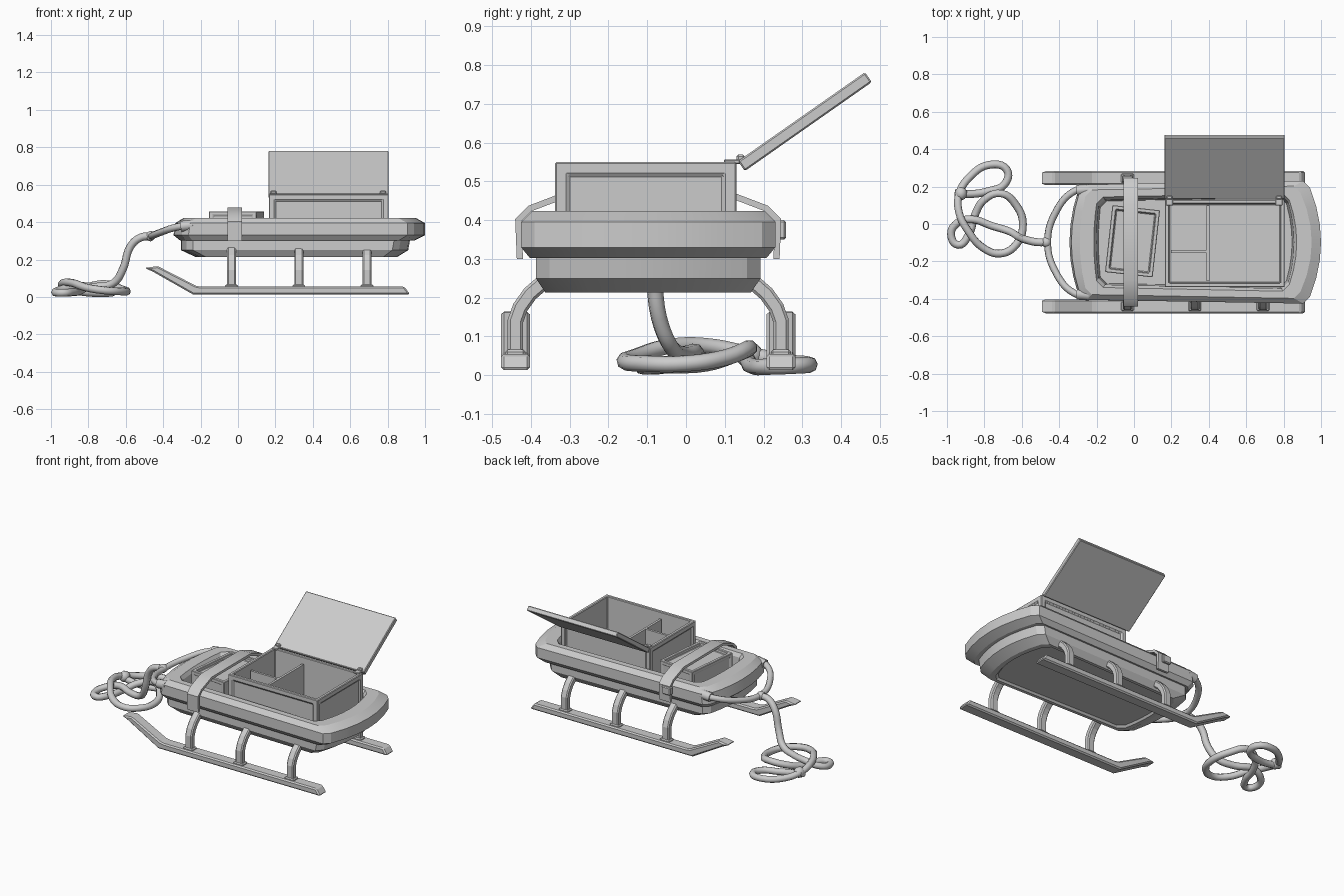
import bpy, bmesh, math
from mathutils import Vector, Matrix

if "Cube" in bpy.data.objects:
    bpy.data.objects.remove(bpy.data.objects["Cube"])

CY = -0.0975  # sled centreline in y


def finish(bm, name, bevel=0.0, smooth=None):
    bmesh.ops.recalc_face_normals(bm, faces=bm.faces)
    me = bpy.data.meshes.new(name)
    bm.to_mesh(me)
    bm.free()
    ob = bpy.data.objects.new(name, me)
    bpy.context.collection.objects.link(ob)
    if bevel:
        m = ob.modifiers.new("bevel", 'BEVEL')
        m.width = bevel
        m.segments = 1
        m.limit_method = 'ANGLE'
    if smooth:
        bpy.context.view_layer.objects.active = ob
        ob.select_set(True)
        bpy.ops.object.shade_smooth_by_angle(angle=math.radians(smooth))
        ob.select_set(False)
    return ob


def cube_bm(x0, x1, y0, y1, z0, z1):
    bm = bmesh.new()
    bmesh.ops.create_cube(bm, size=1)
    for v in bm.verts:
        v.co = Vector(((x0 + x1) / 2 + v.co.x * (x1 - x0),
                       (y0 + y1) / 2 + v.co.y * (y1 - y0),
                       (z0 + z1) / 2 + v.co.z * (z1 - z0)))
    bm.normal_update()
    return bm


def box(name, *dims, bevel=0.0):
    return finish(cube_bm(*dims), name, bevel)


def recess(bm, test, margin, depth):
    faces = [f for f in bm.faces if test(f.normal)]
    bmesh.ops.inset_individual(bm, faces=faces, thickness=margin)
    bmesh.ops.inset_individual(bm, faces=faces, thickness=0.004, depth=-depth)
    bm.normal_update()


def prism(name, pts, axis, a, b, bevel=0.0, smooth=None):
    """Extrude a closed 2D profile along x (yz profile) or y (xz profile)."""
    bm = bmesh.new()
    put = (lambda p, t: (t, p[0], p[1])) if axis == 'x' else (lambda p, t: (p[0], t, p[1]))
    vs = [bm.verts.new(put(p, a)) for p in pts]
    f = bm.faces.new(vs)
    r = bmesh.ops.extrude_face_region(bm, geom=[f])
    d = Vector((b - a, 0, 0) if axis == 'x' else (0, b - a, 0))
    bmesh.ops.translate(bm, verts=[v for v in r['geom'] if isinstance(v, bmesh.types.BMVert)], vec=d)
    return finish(bm, name, bevel, smooth)


def ribbon(path, t):
    """Closed profile of thickness t around an open 2D path."""
    left, right = [], []
    for i, p in enumerate(path):
        p = Vector(p)
        d0 = (p - Vector(path[i - 1])).normalized() if i else None
        d1 = (Vector(path[i + 1]) - p).normalized() if i < len(path) - 1 else d0
        d0 = d0 or d1
        d = (d0 + d1).normalized()
        n = Vector((-d.y, d.x)) * (t / 2 / max(0.5, d.dot(d0)))
        left.append(p + n)
        right.append(p - n)
    return left + right[::-1]


def rope(name, pts, r):
    cu = bpy.data.curves.new(name, 'CURVE')
    cu.dimensions = '3D'
    cu.bevel_depth = r
    cu.bevel_resolution = 2
    cu.use_fill_caps = True
    cu.resolution_u = 5
    s = cu.splines.new('BEZIER')
    s.bezier_points.add(len(pts) - 1)
    for bp, p in zip(s.bezier_points, pts):
        bp.co = p
        bp.handle_left_type = bp.handle_right_type = 'AUTO'
    ob = bpy.data.objects.new(name, cu)
    bpy.context.collection.objects.link(ob)
    bpy.context.view_layer.objects.active = ob
    ob.select_set(True)
    bpy.ops.object.convert(target='MESH')
    bpy.ops.object.shade_smooth_by_angle(angle=math.radians(50))
    bpy.context.active_object.select_set(False)


# Tub: plan outlines with bowed ends, lofted through hull, rim and well
def outline(x0, x1, hw, b0, b1, z):
    c, pts = 0.035, []
    hl = hw - 0.02
    for i in range(7):
        t = -1 + i / 3
        pts.append((x1 - b1 * t * t, CY + t * (hw - c), z))
    pts += [(x1 - b1 - c, CY + hw, z), (x0 + b0 + c, CY + hl, z)]
    for i in range(7):
        t = 1 - i / 3
        pts.append((x0 + b0 * t * t, CY + t * (hl - c), z))
    pts += [(x0 + b0 + c, CY - hl, z), (x1 - b1 - c, CY - hw, z)]
    return pts


rings = [(-0.19, 0.81, 0.235, .02, .04, 0.225), (-0.20, 0.82, 0.245, .02, .04, 0.213),
         (-0.225, 0.85, 0.265, .02, .04, 0.213), (-0.305, 0.91, 0.29, .03, .05, 0.25),
         (-0.305, 0.92, 0.29, .03, .05, 0.305), (-0.31, 0.945, 0.305, .03, .05, 0.302),
         (-0.345, 1.0, 0.328, .045, .06, 0.33), (-0.335, 1.0, 0.328, .045, .06, 0.395),
         (-0.29, 0.95, 0.30, .03, .06, 0.423), (-0.215, 0.87, 0.262, .015, .04, 0.423),
         (-0.20, 0.855, 0.247, .01, .03, 0.40), (-0.19, 0.845, 0.24, .01, .03, 0.265)]
bm = bmesh.new()
loops = [[bm.verts.new(p) for p in outline(*r)] for r in rings]
for A, B in zip(loops, loops[1:]):
    for i in range(len(A)):
        j = (i + 1) % len(A)
        bm.faces.new((A[i], A[j], B[j], B[i]))
bm.faces.new(loops[0])
bm.faces.new(loops[-1])
finish(bm, "sled_tub", smooth=20)

# Runners and bent legs on both sides
runner = [(-0.50, 0.155), (-0.455, 0.135), (-0.24, 0.013), (0.92, 0.013), (0.89, 0.055),
          (-0.20, 0.055), (-0.225, 0.06), (-0.43, 0.165)]
leg = [(0.3425, 0.045), (0.3425, 0.14), (0.330, 0.175), (0.305, 0.21), (0.25, 0.258)]
for side, s in (("front", -1), ("back", 1)):
    prism(side + "_runner", runner, 'y', CY + s * 0.305, CY + s * 0.38, bevel=0.008)
    for k, x in enumerate((-0.035, 0.325, 0.69)):
        path = [(CY + s * p[0], p[1]) for p in leg]
        prism(f"{side}_leg_{k + 1}", ribbon(path, 0.04), 'x', x - 0.024, x + 0.024, bevel=0.007)
        box(f"{side}_foot_{k + 1}", x - 0.034, x + 0.034, CY + s * 0.3425 - 0.026,
            CY + s * 0.3425 + 0.026, 0.045, 0.066, bevel=0.006)

# Open crate with recessed side panels, dividers and floor pads
bm = cube_bm(0.165, 0.805, -0.338, 0.13, 0.267, 0.55)
recess(bm, lambda n: abs(n.z) < 0.1, 0.045, 0.008)
bm.faces.ensure_lookup_table()
top = max(bm.faces, key=lambda f: f.calc_center_median().z)
bmesh.ops.inset_individual(bm, faces=[top], thickness=0.032)
bmesh.ops.inset_individual(bm, faces=[top], thickness=0.002, depth=-0.25)
finish(bm, "crate", bevel=0.004)
box("long_divider", 0.388, 0.403, -0.306, 0.098, 0.29, 0.51)
box("short_divider", 0.197, 0.39, -0.155, -0.14, 0.29, 0.51)
for i, d in enumerate(((0.215, 0.37, -0.125, 0.075), (0.215, 0.37, -0.285, -0.175),
                       (0.44, 0.765, -0.28, 0.065))):
    box(f"floor_pad_{i + 1}", *d, 0.295, 0.306)

# Lid leaning back on its hinges
bm = cube_bm(0.163, 0.805, 0, 0.40, -0.031, 0)
bmesh.ops.transform(bm, verts=bm.verts, matrix=Matrix.Translation((0, 0.134, 0.552))
                    @ Matrix.Rotation(math.radians(35), 4, 'X'))
finish(bm, "crate_lid", bevel=0.004)
for i, x in enumerate((0.19, 0.775)):
    box(f"hinge_{i + 1}", x - 0.018, x + 0.018, 0.098, 0.146, 0.545, 0.557, bevel=0.003)
    box(f"hinge_knuckle_{i + 1}", x - 0.015, x + 0.015, 0.13, 0.152, 0.545, 0.569, bevel=0.005)

# Small skewed box with a recessed top
bm = cube_bm(-0.128, 0.128, -0.18, 0.18, 0.267, 0.458)
recess(bm, lambda n: n.z > 0.5, 0.03, 0.018)
recess(bm, lambda n: abs(n.z) < 0.02, 0.03, 0.006)
bmesh.ops.transform(bm, verts=bm.verts, matrix=Matrix.Translation((-0.008, -0.092, 0))
                    @ Matrix.Rotation(math.radians(-6.3), 4, 'Z'))
finish(bm, "small_box", bevel=0.003)

# Strap over the small box, with a buckle at the back
half = [(0.331, 0.30), (0.335, 0.40), (0.305, 0.43), (0.20, 0.47)]
path = [(CY - a, z) for a, z in half] + [(CY + a, z) for a, z in reversed(half)]
prism("strap", ribbon(path, 0.016), 'x', -0.057, 0.022, smooth=30)
box("strap_buckle", -0.065, -0.005, 0.225, 0.258, 0.35, 0.40, bevel=0.005)

# Pull handle, its end sockets and the coiled rope
rope("pull_handle", [(-0.24, 0.19, 0.385), (-0.32, 0.175, 0.375), (-0.415, 0.07, 0.345),
                     (-0.462, CY, 0.325), (-0.415, -0.265, 0.345), (-0.32, -0.37, 0.375),
                     (-0.24, -0.385, 0.385)], 0.019)
for i, y in enumerate((0.185, -0.38)):
    rope(f"handle_socket_{i + 1}", [(-0.24, y, 0.385), (-0.305, y - 0.005 * (1 - 2 * i), 0.377)], 0.029)
rope("tow_rope", [
    (-0.46, CY, 0.325), (-0.52, -0.097, 0.318), (-0.575, -0.085, 0.27), (-0.615, -0.07, 0.15),
    (-0.665, -0.04, 0.075), (-0.76, -0.01, 0.055), (-0.87, 0.025, 0.06), (-0.945, 0.005, 0.04),
    (-0.978, -0.055, 0.025), (-0.94, -0.112, 0.022), (-0.885, -0.06, 0.025), (-0.85, 0.05, 0.03),
    (-0.80, 0.13, 0.055), (-0.71, 0.163, 0.07), (-0.63, 0.10, 0.045), (-0.594, 0.0, 0.03),
    (-0.63, -0.11, 0.03), (-0.715, -0.158, 0.035), (-0.81, -0.125, 0.05), (-0.885, -0.04, 0.075),
    (-0.935, 0.06, 0.075), (-0.935, 0.16, 0.055), (-0.88, 0.25, 0.035), (-0.77, 0.317, 0.028),
    (-0.68, 0.29, 0.025), (-0.69, 0.215, 0.022), (-0.78, 0.175, 0.022), (-0.88, 0.16, 0.035),
    (-0.955, 0.165, 0.05)], 0.021)

# Knots
for name, p, sc in (("handle_knot", (-0.468, CY, 0.325), (0.026, 0.03, 0.028)),
                    ("rope_knot", (-0.925, 0.163, 0.052), (0.033, 0.037, 0.034))):
    bm = bmesh.new()
    bmesh.ops.create_icosphere(bm, subdivisions=2, radius=1)
    for v in bm.verts:
        v.co = Vector(p) + Vector(a * b for a, b in zip(v.co, sc))
    finish(bm, name, smooth=60)
